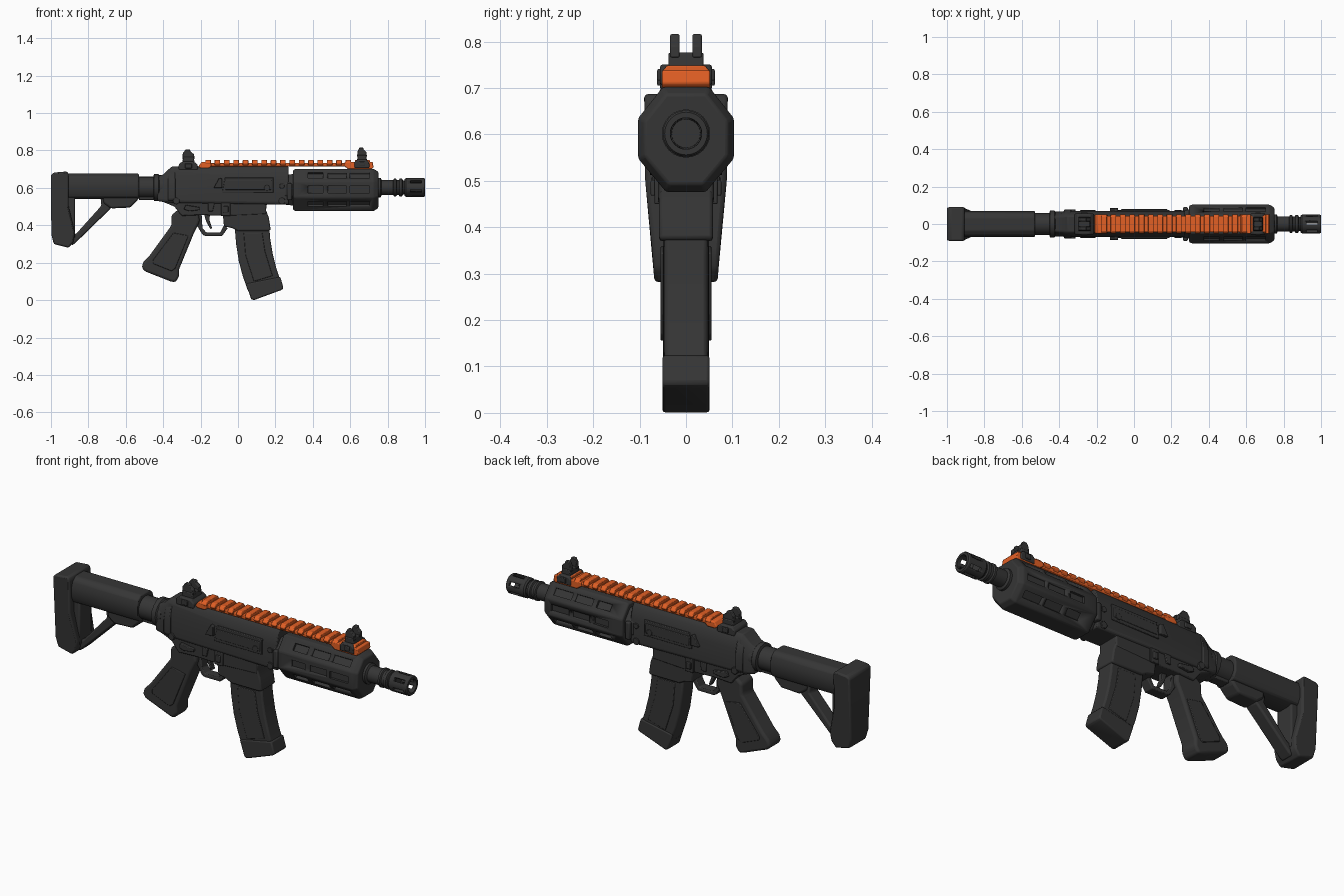
import bpy, bmesh, math
from mathutils import Matrix, Vector

def material(name, col):
    m = bpy.data.materials.new(name)
    m.diffuse_color = (*col, 1)
    return m

DARK = material("charcoal", (0.036, 0.036, 0.036))
ORANGE = material("orange", (0.76, 0.115, 0.018))

def finish(name, bm, bevel=0.006, mat=DARK, seg=2, cutter=None):
    bmesh.ops.recalc_face_normals(bm, faces=bm.faces[:])
    me = bpy.data.meshes.new(name)
    bm.to_mesh(me)
    bm.free()
    me.materials.append(mat)
    ob = bpy.data.objects.new(name, me)
    bpy.context.collection.objects.link(ob)
    bpy.ops.object.select_all(action='DESELECT')
    ob.select_set(True)
    bpy.context.view_layer.objects.active = ob
    bpy.ops.object.shade_smooth_by_angle(angle=math.radians(32))
    if bevel:
        b = ob.modifiers.new("bevel", 'BEVEL')
        b.width, b.segments, b.limit_method = bevel, seg, 'ANGLE'
        b.angle_limit = math.radians(28)
    if cutter:
        c = ob.modifiers.new("cut", 'BOOLEAN')
        c.object, c.operation, c.solver = cutter, 'DIFFERENCE', 'EXACT'
    return ob

def add_loft(bm, rings):
    vs = [[bm.verts.new(p) for p in r] for r in rings]
    n = len(vs[0])
    for a, b in zip(vs, vs[1:]):
        for i in range(n):
            bm.faces.new((a[i], a[(i + 1) % n], b[(i + 1) % n], b[i]))
    bm.faces.new(vs[0])
    bm.faces.new(vs[-1])

def loft_x(name, sections, bevel=0.006, **kw):
    """Sections (x, half outline of (y, z)) mirrored in y."""
    bm = bmesh.new()
    add_loft(bm, [[(x, y, z) for y, z in h] + [(x, -y, z) for y, z in reversed(h)] for x, h in sections])
    return finish(name, bm, bevel, **kw)

def prism(name, pts, w, bevel=0.006, y0=0, **kw):
    """Side profile (x, z) extruded to +-w; w may be a function of z."""
    f = w if callable(w) else (lambda z: w)
    bm = bmesh.new()
    add_loft(bm, [[(x, y0 + s * f(z), z) for x, z in pts] for s in (-1, 1)])
    return finish(name, bm, bevel, **kw)

def prism_pair(name, pts, y0, y1, bevel=0.003, **kw):
    for s, side in ((-1, "right"), (1, "left")):
        prism(f"{name}_{side}", pts, (y1 - y0) / 2, bevel, s * (y0 + y1) / 2, **kw)

def rect(x0, x1, z0, z1):
    return [(x0, z0), (x1, z0), (x1, z1), (x0, z1)]

def box(name, x0, x1, w, z0, z1, bevel=0.004, **kw):
    return prism(name, rect(x0, x1, z0, z1), w, bevel, **kw)

def lathe(name, prof, z=0.602, n=24, bevel=0.0, closed=False, **kw):
    """Profile (x, radius) spun about the bore axis."""
    bm = bmesh.new()
    rings = [[bm.verts.new((x, r * math.cos(2 * math.pi * i / n), z + r * math.sin(2 * math.pi * i / n)))
              for i in range(n)] for x, r in prof]
    for a, b in zip(rings, rings[1:] + ([rings[0]] if closed else [])):
        for i in range(n):
            bm.faces.new((a[i], a[(i + 1) % n], b[(i + 1) % n], b[i]))
    if not closed:
        bm.faces.new(rings[0])
        bm.faces.new(rings[-1])
    return finish(name, bm, bevel, **kw)

def cutter(name, boxes):
    """Boxes: (centre, size, rotation about x)."""
    bm = bmesh.new()
    for c, s, a in boxes:
        bmesh.ops.create_cube(bm, size=1, matrix=Matrix.Translation(c) @ Matrix.Rotation(a, 4, 'X')
                              @ Matrix.Diagonal((*s, 1)))
    ob = finish(name, bm, 0)
    ob.hide_render = True
    ob.hide_set(True)
    return ob

# Shoulder stock: butt, tubular body, diagonal strut
prism("butt_pad", [(-1, 0.67), (-0.985, 0.682), (-0.915, 0.688), (-0.905, 0.675), (-0.905, 0.50), (-0.872, 0.36),
                   (-0.88, 0.31), (-0.905, 0.28), (-0.985, 0.30), (-0.998, 0.35)],
      lambda z: 0.068 + 0.022 * min(1, max(0, (z - 0.29) / 0.26)), 0.012)
def stock_sec(b, w=0.07):
    return [(0.035, 0.676), (w * 0.85, 0.66), (w, 0.63), (w, 0.58), (w * 0.8, 0.55), (0.03, b)]
loft_x("stock_body", [(-0.92, stock_sec(0.54)), (-0.72, stock_sec(0.54)), (-0.53, stock_sec(0.54))], 0.006)
prism("stock_lower_block", [(-0.72, 0.56), (-0.53, 0.56), (-0.535, 0.535), (-0.575, 0.495), (-0.68, 0.49), (-0.72, 0.52)], 0.045, 0.01)
prism("stock_strut", [(-0.89, 0.29), (-0.87, 0.305), (-0.68, 0.49), (-0.67, 0.54), (-0.735, 0.545), (-0.73, 0.505),
                      (-0.865, 0.355), (-0.90, 0.35)], 0.035, 0.008)
prism("stock_inner_spine", rect(-0.93, -0.872, 0.33, 0.56), 0.05, 0.008)

# Buffer tube and lock rings
lathe("buffer_tube", [(-0.55, 0.058), (-0.43, 0.058)])
lathe("lock_ring", [(-0.452, 0.062), (-0.448, 0.072), (-0.425, 0.072), (-0.42, 0.066), (-0.40, 0.066)], n=16)
box("tube_key", -0.53, -0.44, 0.025, 0.535, 0.56)

# Upper receiver
def rec(w, t, b):
    return [(w * 0.6, t), (w * 0.82, t - 0.02), (w, t - 0.075), (w, b + 0.01), (w * 0.9, b)]
loft_x("upper_receiver", [(-0.43, rec(0.062, 0.66, 0.53)), (-0.40, rec(0.066, 0.672, 0.525)), (-0.355, rec(0.07, 0.714, 0.52)),
                          (0.27, rec(0.07, 0.714, 0.51))], 0.005)
loft_x("receiver_rear_band", [(-0.375, rec(0.077, 0.68, 0.53)), (-0.335, rec(0.079, 0.70, 0.53))], 0.006)
prism_pair("ejection_port", [(-0.085, 0.575), (0.19, 0.575), (0.19, 0.655), (-0.07, 0.655)], 0.055, 0.076)
prism_pair("port_cover", rect(-0.07, 0.18, 0.59, 0.64), 0.07, 0.079)
prism_pair("case_deflector", [(-0.13, 0.60), (-0.085, 0.60), (-0.085, 0.65), (-0.10, 0.655)], 0.06, 0.085)

# Lower receiver with flared magazine well
prism("lower_receiver", [(-0.405, 0.54), (0.26, 0.54), (0.26, 0.515), (0.15, 0.51), (0.15, 0.46), (-0.06, 0.45), (-0.20, 0.455),
                         (-0.30, 0.45), (-0.34, 0.50), (-0.40, 0.525)], 0.06, 0.005)
prism("magazine_well", [(-0.08, 0.53), (0.155, 0.53), (0.15, 0.48), (0.165, 0.44), (0.175, 0.375), (0.16, 0.37), (0.0, 0.37),
                        (-0.03, 0.385), (-0.075, 0.395), (-0.08, 0.45)], 0.058, 0.007)
prism_pair("magazine_release_fence", [(-0.09, 0.45), (-0.04, 0.45), (-0.04, 0.52), (-0.09, 0.52)], 0.055, 0.068)
prism_pair("magazine_release", rect(-0.078, -0.052, 0.468, 0.502), 0.06, 0.076)
prism_pair("fire_selector", [(-0.29, 0.485), (-0.26, 0.475), (-0.205, 0.482), (-0.205, 0.497), (-0.255, 0.505), (-0.28, 0.51)], 0.055, 0.074)
prism_pair("bolt_catch", [(-0.16, 0.475), (-0.135, 0.475), (-0.125, 0.52), (-0.16, 0.52)], 0.055, 0.068)
for i, (px, pz, r, out) in enumerate([(0.155, 0.60, 0.016, 0.08), (0.235, 0.53, 0.018, 0.076), (-0.33, 0.53, 0.018, 0.078),
                                      (0.235, 0.61, 0.014, 0.076)]):
    prism(f"receiver_pin_{i}", [(px + r * math.cos(a * math.pi / 6), pz + r * math.sin(a * math.pi / 6)) for a in range(12)], out, 0.002)

# Trigger and guard
prism("trigger_guard", [(-0.215, 0.47), (-0.22, 0.40), (-0.19, 0.35), (-0.175, 0.343), (-0.085, 0.343), (-0.055, 0.385),
                        (-0.075, 0.40), (-0.095, 0.362), (-0.17, 0.362), (-0.19, 0.385), (-0.195, 0.47)], 0.026, 0.004)
prism("trigger", [(-0.185, 0.47), (-0.17, 0.42), (-0.148, 0.38), (-0.138, 0.385), (-0.152, 0.425), (-0.15, 0.47)], 0.012, 0.003)

# Pistol grip with side panels and flared foot
prism("pistol_grip", [(-0.355, 0.455), (-0.30, 0.50), (-0.21, 0.46), (-0.205, 0.42), (-0.235, 0.36), (-0.315, 0.165), (-0.315, 0.125),
                      (-0.335, 0.095), (-0.36, 0.10), (-0.50, 0.155), (-0.515, 0.175), (-0.505, 0.205), (-0.475, 0.235), (-0.355, 0.40)],
      0.05, 0.016, seg=3)
prism_pair("grip_panel", [(-0.345, 0.36), (-0.265, 0.345), (-0.335, 0.17), (-0.355, 0.155), (-0.455, 0.195), (-0.455, 0.215)], 0.045, 0.055)

# Curved magazine and base plate
prism("magazine", [(-0.02, 0.42), (0.165, 0.42), (0.172, 0.33), (0.185, 0.25), (0.205, 0.17), (0.228, 0.10), (0.055, 0.045),
                   (0.025, 0.13), (0.004, 0.21), (-0.01, 0.30)], 0.046, 0.008)
prism_pair("magazine_rib", [(0.03, 0.36), (0.13, 0.36), (0.145, 0.26), (0.185, 0.13), (0.085, 0.10), (0.04, 0.24)], 0.04, 0.049)
prism("magazine_base", [(0.043, 0.088), (0.226, 0.125), (0.243, 0.065), (0.235, 0.055), (0.085, 0.0), (0.07, 0.005)], 0.051, 0.007)

# Octagonal handguard with cut slots
slots = []
for x, l in ((0.415, 0.08), (0.53, 0.10), (0.65, 0.105)):
    for s in (-1, 1):
        for y, z, a in ((0.077, 0.668, 39), (0.103, 0.592, 0), (0.074, 0.515, -44)):
            slots.append(((x, s * y, z), (l, 0.024, 0.036), s * math.radians(a)))
slot_cut = cutter("handguard_slot_cutter", slots)
def octo(k=1.0):
    return [(y * k, 0.592 + (z - 0.592) * k) for y, z in ((0.05, 0.702), (0.103, 0.635), (0.103, 0.548), (0.043, 0.476))]
loft_x("handguard", [(0.295, octo(0.95)), (0.31, octo()), (0.725, octo()), (0.75, octo(0.86))], 0.005, cutter=slot_cut)
loft_x("handguard_collar", [(0.25, octo(0.7)), (0.30, octo(0.75))], 0.004)
prism_pair("collar_ear", [(0.262, 0.535), (0.288, 0.535), (0.288, 0.625), (0.262, 0.625)], 0.05, 0.09, 0.006)

# Barrel and slotted muzzle device
lathe("barrel", [(0.72, 0.052), (0.762, 0.052), (0.768, 0.041), (0.83, 0.041), (0.834, 0.048), (0.845, 0.048), (0.849, 0.041),
                 (0.86, 0.041), (0.864, 0.047), (0.878, 0.047), (0.882, 0.038), (0.915, 0.038)])
muzzle_cut = cutter("muzzle_slot_cutter", [((0.952, 0, 0.602), (0.06, 0.2, 0.018), math.radians(a)) for a in (22, 82, 142)])
lathe("muzzle_device", [(0.89, 0.03), (0.89, 0.044), (0.898, 0.05), (0.994, 0.05), (1.0, 0.046), (1.0, 0.034)], closed=True, cutter=muzzle_cut)

# Orange top rail with cross teeth
K = dict(mat=ORANGE)
box("rail_base", -0.20, 0.72, 0.044, 0.714, 0.734, 0.004, **K)
prism("rail_rear_end", [(-0.212, 0.715), (-0.20, 0.704), (-0.155, 0.704), (-0.14, 0.72), (-0.15, 0.74), (-0.195, 0.738)], 0.05, 0.005, **K)
prism("rail_front_end", [(0.565, 0.718), (0.59, 0.70), (0.715, 0.70), (0.725, 0.71), (0.72, 0.738), (0.57, 0.738)], 0.052, 0.004, **K)
for i in range(18):
    x = -0.175 + i * 0.05
    loft_x(f"rail_tooth_{i:02d}", [(x + d, [(0.04, 0.749), (0.052, 0.735), (0.052, 0.73), (0.042, 0.718)]) for d in (0, 0.03)], 0.003, **K)

# Rear and front folding sights
def sight(name, x, z, k):
    P = lambda pts: [(x + a * k, z + b) for a, b in pts]
    prism(name + "_base", P([(-0.052, 0), (0.05, 0), (0.05, 0.028), (0.03, 0.045), (-0.035, 0.045), (-0.052, 0.03)]), 0.056, 0.006)
    prism(name + "_body", P([(-0.035, 0.03), (0.035, 0.03), (0.028, 0.07), (-0.028, 0.07)]), 0.038, 0.004)
    prism_pair(name + "_wing", P([(-0.033, 0.06), (0.033, 0.06), (0.03, 0.085), (0.012, 0.098), (0.008, 0.11), (-0.016, 0.11), (-0.03, 0.09)]),
               0.014, 0.034)
    prism_pair(name + "_knob", P([(-0.018, 0.01), (0.018, 0.01), (0.018, 0.035), (-0.018, 0.035)]), 0.05, 0.062)
sight("rear_sight", -0.265, 0.695, 1.0)
sight("front_sight", 0.663, 0.706, 0.8)
